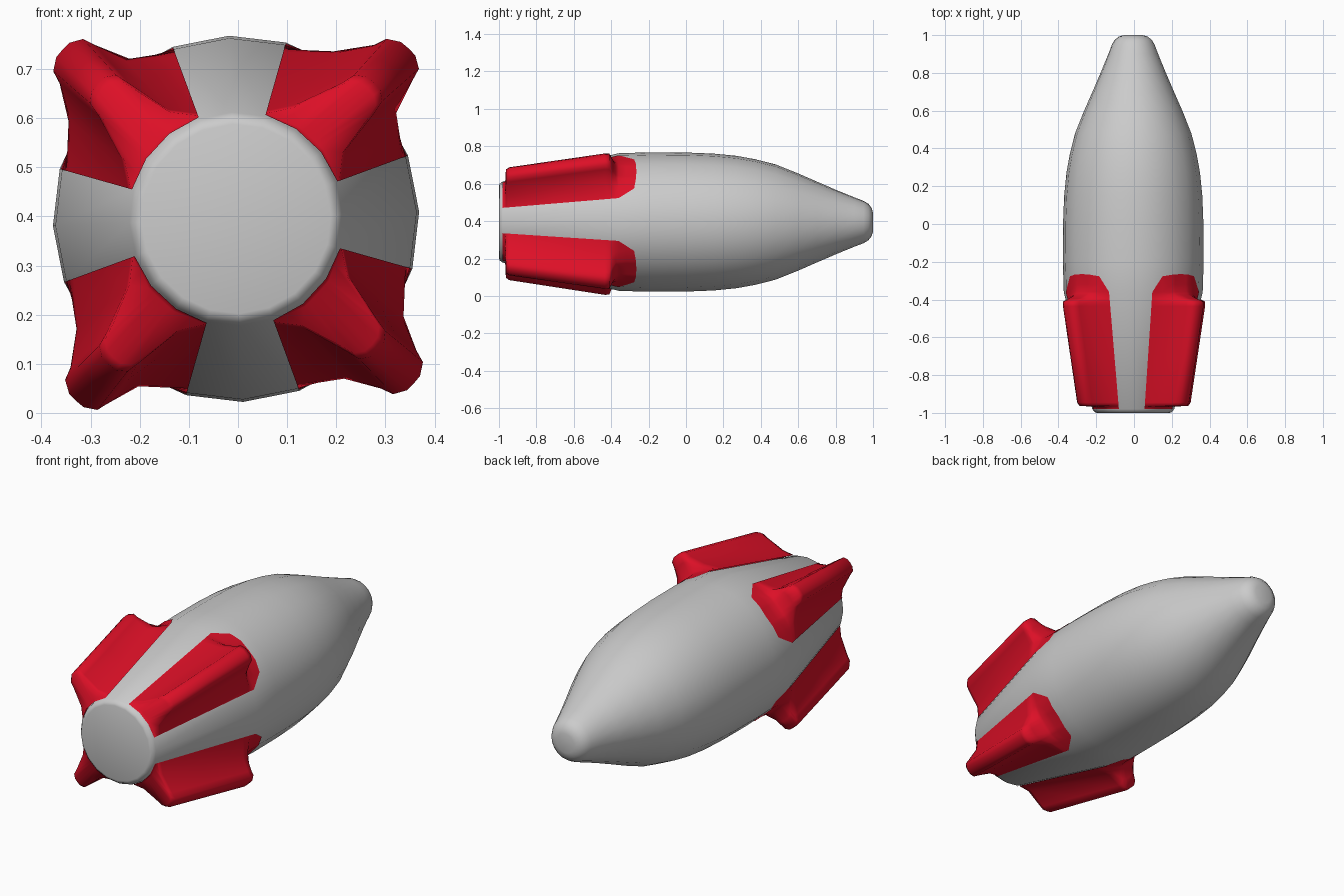
import bpy, bmesh
from math import sin, cos, radians

if "Cube" in bpy.data.objects:
    bpy.data.objects.remove(bpy.data.objects["Cube"])

CX, CZ = -0.004, 0.395      # body axis
SIDES, ROT = 20, 2.2        # facets and slight roll in degrees
STEP = 360 / SIDES

# body profile, tail to nose: (y, radius)
PROFILE = [(-1.0, 0.193), (-0.996, 0.205), (-0.98, 0.217), (-0.36, 0.368), (-0.2, 0.373),
           (0.0, 0.372), (0.15, 0.366), (0.27, 0.354), (0.37, 0.336), (0.48, 0.308),
           (0.6, 0.26), (0.7, 0.216), (0.8, 0.173), (0.9, 0.132), (0.95, 0.113),
           (0.975, 0.098), (0.992, 0.076), (1.0, 0.05)]


def radius_at(y):
    for (y0, r0), (y1, r1) in zip(PROFILE, PROFILE[1:]):
        if y0 <= y <= y1:
            return r0 + (r1 - r0) * (y - y0) / (y1 - y0)
    return PROFILE[-1][1]


def finish(name, bm, material=None):
    mesh = bpy.data.meshes.new(name)
    bm.to_mesh(mesh)
    bm.free()
    for p in mesh.polygons:
        p.use_smooth = True
    obj = bpy.data.objects.new(name, mesh)
    bpy.context.collection.objects.link(obj)
    if material:
        mesh.materials.append(material)
    return obj


# hull: lathed along y, flat tail disc, blunt nose
bm = bmesh.new()
rings = []
for y, r in PROFILE:
    rings.append([bm.verts.new((CX + r * cos(radians(ROT + STEP * i)), y,
                                CZ + r * sin(radians(ROT + STEP * i)))) for i in range(SIDES)])
for a, b in zip(rings, rings[1:]):
    for i in range(SIDES):
        j = (i + 1) % SIDES
        bm.faces.new((a[i], b[i], b[j], a[j]))
bm.faces.new(rings[0])
bm.faces.new(rings[-1][::-1])
bmesh.ops.recalc_face_normals(bm, faces=bm.faces)
finish("hull", bm)

red = bpy.data.materials.new("red")
red.diffuse_color = (0.72, 0.005, 0.02, 1)
red.use_nodes = True
red.node_tree.nodes["Principled BSDF"].inputs["Base Color"].default_value = red.diffuse_color

# fin cross-section, patch edge to ridge: angle on hull, then (side, out) at the rear and the front
FLAT = [27, 18, 9, 6, 3, 0]
REAR = [None, (0.068, 0.25), (0.045, 0.345), (0.039, 0.375), (0.02, 0.389), (0, 0.391)]
FRONT = [None, (0.085, 0.387), (0.053, 0.455), (0.045, 0.482), (0.02, 0.497), (0, 0.498)]
EDGE_Y = [-0.36, -0.277, -0.268, -0.267, -0.266, -0.265]   # cut-off corners at the front
# stations along the fin: (y, how far it rises from hull to full fin)
STATIONS = [(-0.98, 0), (-0.968, 0.03), (-0.963, 0.92), (-0.945, 1), (-0.7, 1), (-0.435, 1),
            (-0.41, 0.96), (-0.395, 0.6), (-0.375, 0.15), (-0.36, 0.05), (-0.32, 0), (-0.26, 0)]


def fin_point(y, rise, col, side, centre, lean):
    y = min(y, EDGE_Y[col])
    # point lying on the hull facet
    off = FLAT[col]
    from_mid = off - 18 if off > 9 else off
    rad = (radius_at(y) + 0.003) * cos(radians(9)) / cos(radians(from_mid))
    out, lat = rad * cos(radians(off)), side * rad * sin(radians(off))
    # blend towards the raised fin
    if col:
        s = (y + 0.96) / 0.55
        l0, o0 = REAR[col]
        l1, o1 = FRONT[col]
        full_lat = side * (l0 + (l1 - l0) * s)
        full_out = o0 + (o1 - o0) * s
        if col > 1:
            full_lat += full_out * radians(lean)
        lat += (full_lat - lat) * rise
        out += (full_out - out) * rise
    c, n = cos(radians(centre)), sin(radians(centre))
    return (CX + out * c - lat * n, y, CZ + out * n + lat * c)


def make_fin(name, centre, lean):
    bm = bmesh.new()
    cols = [(c, 1) for c in range(6)] + [(c, -1) for c in range(4, -1, -1)]
    grid = [[bm.verts.new(fin_point(y, k, c, s, centre, lean)) for c, s in cols]
            for y, k in STATIONS]
    for a, b in zip(grid, grid[1:]):
        for j in range(len(cols) - 1):
            bm.faces.new((a[j], a[j + 1], b[j + 1], b[j]))
    bmesh.ops.remove_doubles(bm, verts=bm.verts, dist=0.0005)
    finish(name, bm, red)


# four red fins with their hull patches
for name, centre, lean in [("fin_upper_right", 45, -2.5), ("fin_upper_left", 135, -1.5),
                           ("fin_lower_left", 225, 1.5), ("fin_lower_right", 315, 0)]:
    make_fin(name, centre + ROT, lean)
